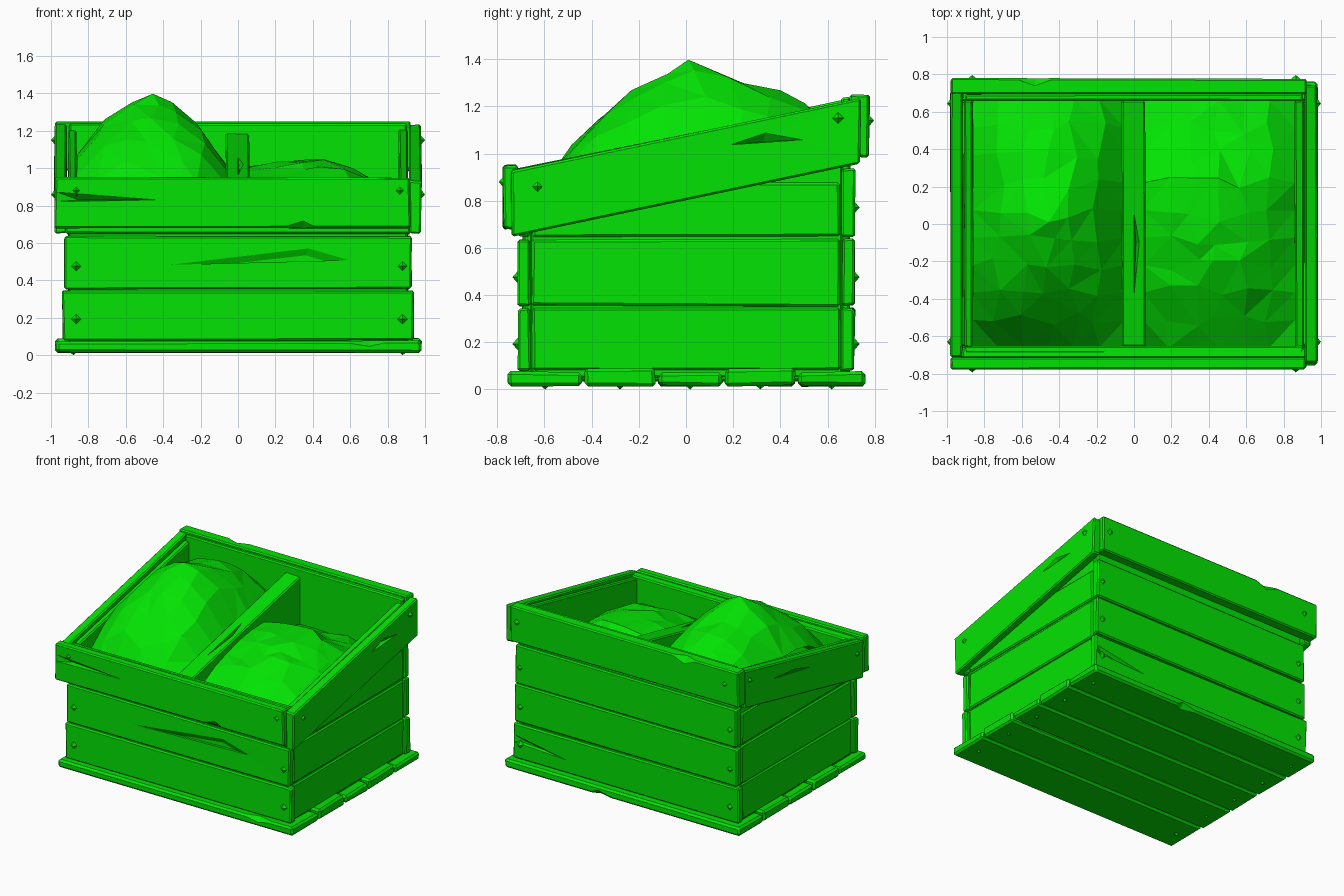
import bpy, bmesh, random
from mathutils import Vector, Matrix

random.seed(4)
if "Cube" in bpy.data.objects:
    bpy.data.objects.remove(bpy.data.objects["Cube"])

GREEN = (0.001, 0.77, 0.001, 1)
mat = bpy.data.materials.new("bright_green")
mat.use_nodes = True
mat.diffuse_color = GREEN
mat.node_tree.nodes["Principled BSDF"].inputs["Base Color"].default_value = GREEN


def finish(name, bm):
    bmesh.ops.recalc_face_normals(bm, faces=bm.faces)
    mesh = bpy.data.meshes.new(name)
    bm.to_mesh(mesh)
    bm.free()
    mesh.materials.append(mat)
    ob = bpy.data.objects.new(name, mesh)
    bpy.context.collection.objects.link(ob)
    return ob


def plank(name, axis, outline, lo, hi, bevel=0.009, wobble=0.004):
    """Chamfered plank: an outline extruded along x or y, corners slightly uneven."""
    bm = bmesh.new()
    rings = []
    for d in (lo, hi):
        pts = [(d, a, b) if axis == "x" else (a, d, b) for a, b in outline]
        rings.append([bm.verts.new(p) for p in pts])
    bm.faces.new(rings[0])
    bm.faces.new(rings[1])
    n = len(outline)
    for i in range(n):
        j = (i + 1) % n
        bm.faces.new((rings[0][i], rings[0][j], rings[1][j], rings[1][i]))
    for v in bm.verts:
        v.co += Vector(random.uniform(-wobble, wobble) for _ in range(3))
    bmesh.ops.recalc_face_normals(bm, faces=bm.faces)
    bmesh.ops.bevel(bm, geom=bm.edges[:], offset=bevel, segments=1, affect='EDGES')
    return finish(name, bm)


def rect(a0, a1, b0, b1):
    return [(a0, b0), (a1, b0), (a1, b1), (a0, b1)]


def gash(ob, *corners):
    """Cut a splinter-shaped notch spanning four points out of a plank."""
    bm = bmesh.new()
    vs = [bm.verts.new(c) for c in corners]
    for skip in range(4):
        bm.faces.new([v for i, v in enumerate(vs) if i != skip])
    cutter = finish("gash_cutter", bm)
    cutter.hide_render = True
    mod = ob.modifiers.new("gash", 'BOOLEAN')
    mod.operation, mod.solver, mod.object = 'DIFFERENCE', 'EXACT', cutter
    graph = bpy.context.evaluated_depsgraph_get()
    mesh = bpy.data.meshes.new_from_object(ob.evaluated_get(graph))
    ob.modifiers.clear()
    ob.data = mesh
    bpy.data.objects.remove(cutter)


nail_bm = bmesh.new()


def nail(pos, direction):
    """Four-sided pointed nail head."""
    turn = Vector(direction).to_track_quat('Z', 'Y').to_matrix().to_4x4()
    bmesh.ops.create_cone(nail_bm, cap_ends=True, segments=4, radius1=0.032, radius2=0,
                          depth=0.028, matrix=Matrix.Translation(pos) @ turn)


# Floor slats over a closed floor
plank("floor", "y", rect(-0.9, 0.9, 0.035, 0.1), -0.69, 0.69)
edges = [-0.76, -0.435, -0.125, 0.16, 0.47, 0.765]
slats = []
for i in range(5):
    top = 0.09 if i % 2 else 0.075
    slats.append(plank(f"floor_slat_{i + 1}", "y", rect(-0.975, 0.98, 0.015, top),
                       edges[i] + 0.006, edges[i + 1] - 0.006, bevel=0.014))
    for x in (-0.88, 0.88):
        nail((x, (edges[i] + edges[i + 1]) / 2, 0.014), (0, 0, -1))

# Front and back walls: boards nailed onto a lining
levels = [(0.08, 0.345, 0.938), (0.355, 0.637, 0.928), (0.648, 0.935, 0.92)]
boards = {}
for side, s, lining_top in (("front", -1, 0.935), ("back", 1, 1.238)):
    y0, y1 = sorted((s * 0.655, s * 0.694))
    plank(f"{side}_lining", "y", rect(-0.905, 0.905, 0.05, lining_top), y0, y1)
    for i, (z0, z1, w) in enumerate(levels):
        y0, y1 = sorted((s * 0.66, s * 0.715))
        boards[side, i] = plank(f"{side}_board_{i + 1}", "y", rect(-w, w, z0, z1), y0, y1)
        if (side, i) != ("front", 2):
            for x in (-0.865, 0.88):
                nail((x, s * 0.722, (z0 + z1) / 2 - 0.02), (0, s, 0))
front_top = plank("front_top_board", "y", rect(-0.98, 0.92, 0.68, 0.95), -0.775, -0.71)
back_top = plank("back_top_board", "y", rect(-0.98, 0.92, 0.985, 1.25), 0.692, 0.778)
for x in (-0.865, 0.865):
    nail((x, -0.78, 0.88), (0, -1, 0))
    nail((x, 0.783, 1.14), (0, 1, 0))

# Side walls with sloping rims
rims = {}
for side, s in (("left", 1), ("right", -1)):
    x0, x1 = sorted((s * 0.86, s * 0.906))
    plank(f"{side}_lining", "x",
          [(-0.66, 0.05), (0.66, 0.05), (0.66, 1.205), (-0.66, 0.925)], x0, x1)
    x0, x1 = sorted((s * 0.87, s * 0.92))
    for i, (z0, z1, w) in enumerate(levels):
        plank(f"{side}_board_{i + 1}", "x", rect(-0.652, 0.652, z0, min(z1, 0.88)), x0, x1)
    end = 0.74 if s > 0 else 0.71
    x0, x1 = sorted((s * 0.915, s * 0.98))
    rims[side] = plank(f"{side}_sloping_board", "x",
                       [(-end, 0.65), (end, 0.96), (end, 1.235), (-end, 0.93)], x0, x1)
    nail((s * 0.986, -0.63, 0.86), (s, 0, 0))
    nail((s * 0.986, 0.645, 1.15), (s, 0, 0))

# Sloping divider
divider = plank("divider", "x", [(-0.66, 0.1), (0.66, 0.1), (0.66, 1.185), (-0.66, 0.9)],
                -0.062, 0.062)

# Splintered wood
gash(front_top, (-0.99, -0.785, 0.82), (-0.99, -0.785, 0.88), (-0.34, -0.785, 0.83),
     (-0.85, -0.74, 0.83))
gash(front_top, (0.15, -0.785, 0.67), (0.35, -0.785, 0.73), (0.47, -0.785, 0.67),
     (0.35, -0.73, 0.67))
gash(boards["front", 1], (-0.5, -0.722, 0.48), (0.38, -0.722, 0.585), (0.64, -0.722, 0.51),
     (0.35, -0.675, 0.5))
gash(boards["back", 0], (0.95, 0.722, 0.27), (0.95, 0.722, 0.2), (0.4, 0.722, 0.17),
     (0.85, 0.68, 0.21))
gash(slats[0], (0.4, -0.765, 0.09), (0.7, -0.765, 0.04), (0.92, -0.765, 0.09),
     (0.7, -0.7, 0.09))
gash(slats[4], (-0.1, 0.78, 0.0), (0.2, 0.78, 0.07), (0.35, 0.78, 0.0), (0.2, 0.71, 0.0))
gash(back_top, (-0.7, 0.79, 1.26), (-0.53, 0.79, 1.19), (-0.36, 0.79, 1.26),
     (-0.53, 0.73, 1.26))
gash(rims["left"], (0.985, 0.16, 1.035), (0.985, 0.34, 1.095), (0.985, 0.52, 1.06),
     (0.945, 0.33, 1.05))
gash(rims["right"], (-0.985, -0.1, 0.97), (-0.985, 0.1, 1.03), (-0.985, 0.4, 1.06),
     (-0.945, 0.1, 0.99))
gash(divider, (0.0, -0.4, 0.965), (0.03, -0.1, 1.03), (0.0, 0.06, 1.06), (0.01, -0.1, 0.96))

finish("nail_heads", nail_bm)


# Heaps of contents
def profile(points, t):
    """Linear interpolation along (position, drop) pairs."""
    for (a, u), (b, v) in zip(points, points[1:]):
        if t <= b:
            return u + (v - u) * max(0, t - a) / (b - a)
    return points[-1][1]


def drop(across, along, x, y):
    """Fall from the summit, rounded so that the corners stay full."""
    return (profile(across, x) ** 1.7 + profile(along, y) ** 1.7) ** (1 / 1.7)


BIG_X = [(-0.87, 0.33), (-0.74, 0.16), (-0.57, 0.05), (-0.45, 0), (-0.3, 0.08),
         (-0.2, 0.17), (-0.05, 0.39)]
BIG_Y = [(-0.66, 0.62), (-0.52, 0.42), (-0.47, 0.33), (-0.28, 0.16), (0.01, 0),
         (0.2, 0.07), (0.42, 0.13), (0.54, 0.22), (0.66, 0.34)]
SMALL_X = [(0.05, 0.07), (0.16, 0.05), (0.3, 0), (0.45, 0.01), (0.64, 0.06), (0.87, 0.25)]
SMALL_Y = [(-0.66, 0.34), (-0.4, 0.17), (-0.15, 0.05), (0.05, 0.02), (0.2, 0),
           (0.4, 0.14), (0.66, 0.24)]


def big_height(x, y):
    return max(0.72, 1.4 - drop(BIG_X, BIG_Y, x, y))


def small_height(x, y):
    dip = 0.07 if (x - 0.38) ** 2 + (y - 0.14) ** 2 < 0.012 else 0
    return max(0.68, 1.075 - drop(SMALL_X, SMALL_Y, x, y) - dip)


def heap(name, cx, height, rough):
    bm = bmesh.new()
    bmesh.ops.create_grid(bm, x_segments=6, y_segments=9, size=1)
    for v in bm.verts:
        inner = abs(v.co.x) < 0.99 and abs(v.co.y) < 0.99
        x, y = cx + v.co.x * 0.405, v.co.y * 0.66
        if inner:
            x += random.uniform(-0.035, 0.035)
            y += random.uniform(-0.04, 0.04)
        v.co = (x, y, height(x, y) + random.uniform(-rough, rough / 2))
    # Snap the nearest point to the summit
    peak = Vector((cx, 0.01))
    top = min(bm.verts, key=lambda v: (v.co.xy - peak).length)
    top.co = (cx, 0.01, height(cx, 0.01))
    bmesh.ops.triangulate(bm, faces=bm.faces[:], quad_method='SHORT_EDGE')
    ob = finish(name, bm)
    if sum(p.normal.z for p in ob.data.polygons) < 0:
        ob.data.flip_normals()


heap("tall_heap", -0.455, big_height, 0.02)
heap("low_heap", 0.455, small_height, 0.025)
